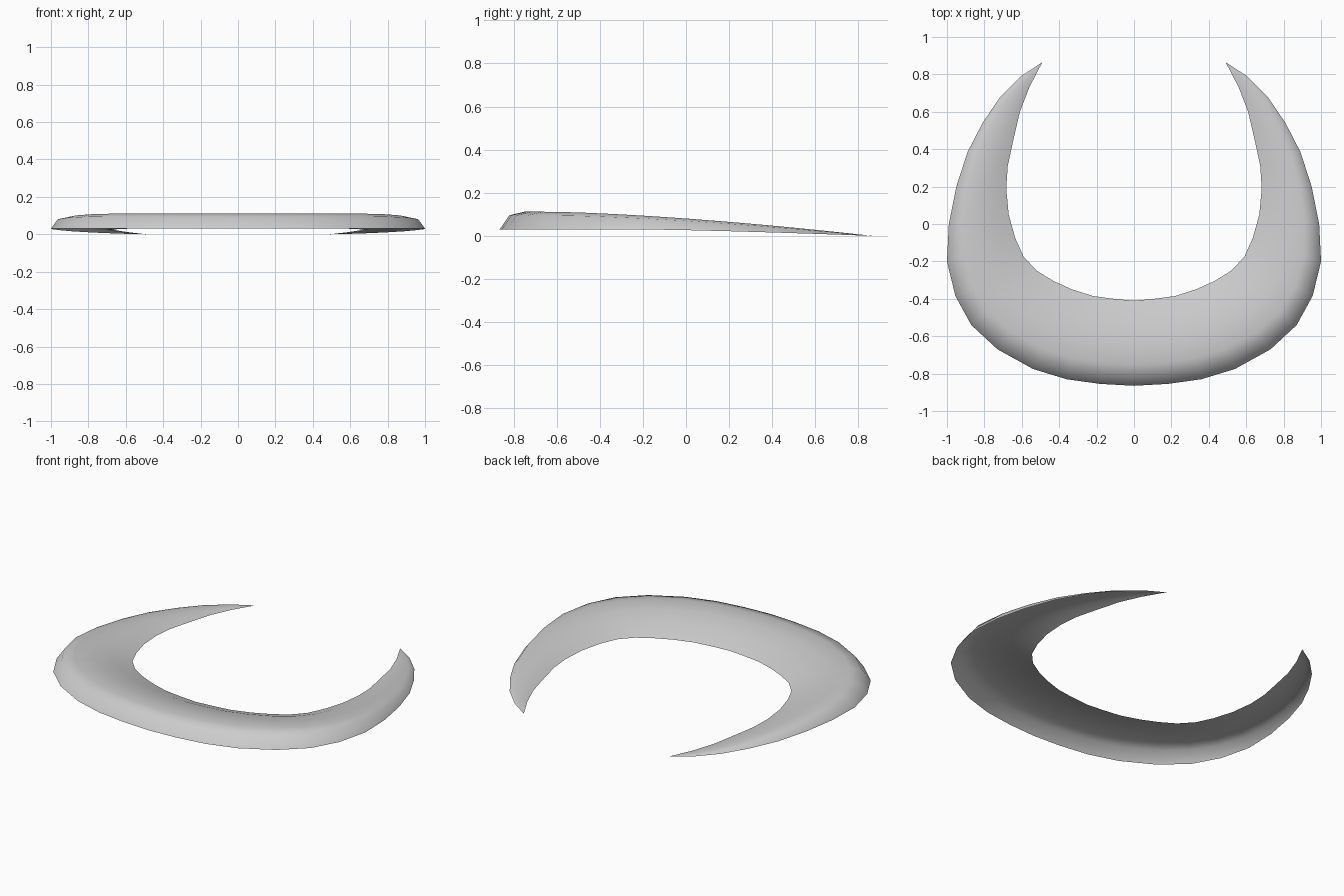
import bpy
import bmesh
from mathutils import Vector

default_cube = bpy.data.objects.get("Cube")
if default_cube:
    bpy.data.objects.remove(default_cube, do_unlink=True)

# Half outlines in plan, from the front centre round to the pointed tip
OUTER = [(0, -.865), (.18, -.855), (.36, -.83), (.54, -.775), (.73, -.67),
         (.87, -.54), (.955, -.385), (1, -.2), (.99, 0), (.95, .2),
         (.89, .385), (.81, .54), (.715, .68), (.605, .79), (.49, .865)]
INNER = [(0, -.41), (.11, -.4), (.22, -.385), (.33, -.35), (.43, -.305),
         (.52, -.25), (.59, -.175), (.635, -.075), (.67, .05), (.683, .19),
         (.675, .31), (.645, .45), (.61, .6), (.56, .73), (.49, .865)]

# Domed cross-section: (fraction from outer to inner edge, relative height)
SECTION = [(0, 0), (.1, .8), (.25, 1), (.5, .9), (.75, .58), (1, 0)]
TIP_Y = .865


def falling_height(y, full_height, start_y, power):
    """Full height at the front, easing down to zero at the tips."""
    along = max(0, (y - start_y) / (TIP_Y - start_y))
    return full_height * (1 - min(1, along) ** power)


def surface_point(outer, inner, fraction, rise):
    plan = Vector(outer).lerp(Vector(inner), fraction)
    rim = falling_height(plan.y, .03, -.2, 1.3)
    crest = falling_height(plan.y, .112, -.65, 1.5)
    return (plan.x, plan.y, rim + rise * (crest - rim))


def make_material(name, colour):
    material = bpy.data.materials.new(name)
    material.use_nodes = True
    material.diffuse_color = colour
    shader = material.node_tree.nodes["Principled BSDF"]
    shader.inputs["Base Color"].default_value = colour
    return material


# Loft the open, domed half shell
bm = bmesh.new()
rows = [[bm.verts.new(surface_point(outer, inner, fraction, rise))
         for fraction, rise in SECTION]
        for outer, inner in zip(OUTER, INNER)]
for row, next_row in zip(rows, rows[1:]):
    for j in range(len(SECTION) - 1):
        bm.faces.new((row[j], next_row[j], next_row[j + 1], row[j + 1]))
bmesh.ops.remove_doubles(bm, verts=bm.verts[:], dist=.0005)
for face in bm.faces:
    face.smooth = True

mesh = bpy.data.meshes.new("crescent_shell")
bm.to_mesh(mesh)
bm.free()
mesh.materials.append(make_material("light grey", (.6, .6, .6, 1)))

# Mirror the half into the full crescent
shell = bpy.data.objects.new("crescent_shell", mesh)
bpy.context.collection.objects.link(shell)
mirror = shell.modifiers.new("mirror_halves", "MIRROR")
mirror.use_axis[0] = True
mirror.use_clip = True
mirror.merge_threshold = .001
